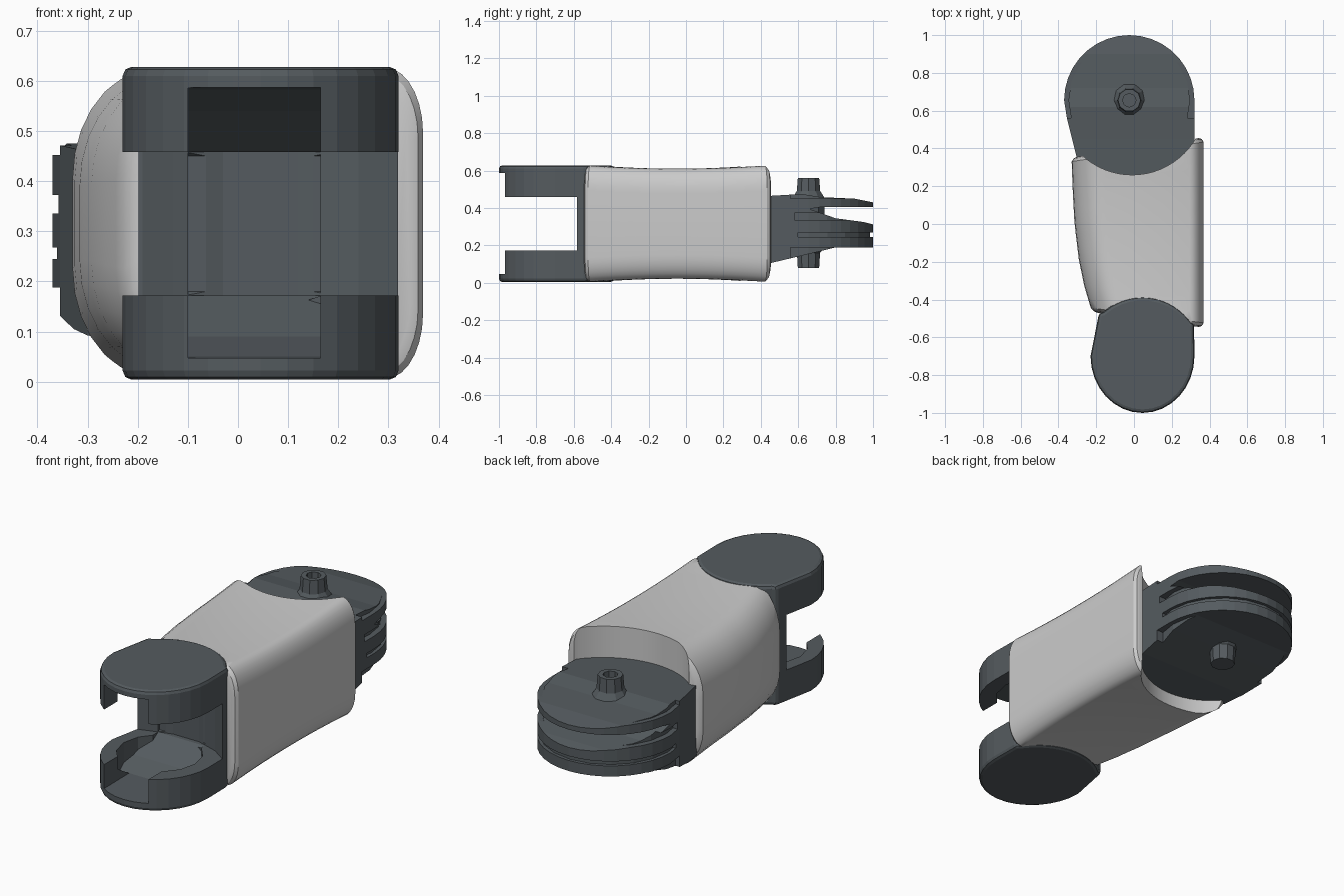
import bpy, bmesh
from math import sin, cos, radians

if "Cube" in bpy.data.objects:
    bpy.data.objects.remove(bpy.data.objects["Cube"])

dark = bpy.data.materials.new("dark_metal")
dark.diffuse_color = (0.09, 0.105, 0.115, 1)
dark.use_nodes = True
dark.node_tree.nodes["Principled BSDF"].inputs["Base Color"].default_value = dark.diffuse_color


def mesh_obj(name, bm, mat=None):
    bmesh.ops.recalc_face_normals(bm, faces=bm.faces[:])
    me = bpy.data.meshes.new(name)
    bm.to_mesh(me)
    bm.free()
    ob = bpy.data.objects.new(name, me)
    bpy.context.collection.objects.link(ob)
    if mat:
        me.materials.append(mat)
    return ob


def loft(name, rings, mat=None):
    """Skin a list of equal-length point rings and cap both ends."""
    bm = bmesh.new()
    vs = [[bm.verts.new(p) for p in r] for r in rings]
    n = len(vs[0])
    for a, b in zip(vs, vs[1:]):
        for i in range(n):
            bm.faces.new((a[i], a[(i + 1) % n], b[(i + 1) % n], b[i]))
    bm.faces.new(vs[0][::-1])
    bm.faces.new(vs[-1])
    return mesh_obj(name, bm, mat)


def prism(name, pts, z0, z1, mat=None):
    return loft(name, [[(x, y, z) for x, y in pts] for z in (z0, z1)], mat)


def side_prism(name, pts, x0, x1):
    return loft(name, [[(x, y, z) for y, z in pts] for x in (x0, x1)])


def arc(cx, cy, rx, ry, a0, a1, n):
    return [(cx + rx * cos(radians(a0 + (a1 - a0) * i / n)),
             cy + ry * sin(radians(a0 + (a1 - a0) * i / n))) for i in range(n + 1)]


def disc(cx, cy, r, n):
    return arc(cx, cy, r, r, 0, 360, n)[:-1]


def rect(x0, x1, y0, y1):
    return [(x0, y0), (x1, y0), (x1, y1), (x0, y1)]


def apply_mod(ob, mod):
    bpy.context.view_layer.objects.active = ob
    bpy.ops.object.modifier_apply(modifier=mod.name)


def boolean(ob, other, op='DIFFERENCE'):
    m = ob.modifiers.new("cut", 'BOOLEAN')
    m.operation, m.object, m.solver = op, other, 'EXACT'
    apply_mod(ob, m)
    bpy.data.objects.remove(other)


def bevel(ob, w, seg=2):
    m = ob.modifiers.new("bevel", 'BEVEL')
    m.width, m.segments, m.limit_method, m.angle_limit = w, seg, 'ANGLE', radians(50)
    apply_mod(ob, m)


# Shell sleeve: waisted rounded sections with slanted ends
CZ = 0.316
left_edge = [(-0.6, -0.165), (-0.47, -0.225), (-0.35, -0.262), (-0.2, -0.292),
             (0.0, -0.315), (0.2, -0.325), (0.5, -0.335)]


def left_x(y):
    for (a, xa), (b, xb) in zip(left_edge, left_edge[1:]):
        if y <= b:
            return xa + (xb - xa) * (y - a) / (b - a)
    return left_edge[-1][1]


def section(t, inset):
    xl, xr = left_x(-0.48 + 0.85 * t) + inset, 0.369 - inset
    h = 0.294 + 0.018 * abs(2 * t - 1) ** 2 - inset
    pts = []
    for cx, rx, rz, s, a0 in ((xr - 0.075, 0.075, 0.13, 1, 0), (xl + 0.17, 0.17, 0.22, 1, 90),
                              (xl + 0.17, 0.17, 0.22, -1, 180), (xr - 0.075, 0.075, 0.13, -1, 270)):
        pts += arc(cx, CZ + s * (h - rz), rx, rz, a0, a0 + 90, 7)
    ring = []
    for x, z in pts:
        y0 = -0.497 - 0.14 * x
        y1 = 0.402 + 0.155 * x
        ring.append((x, y0 + (y1 - y0) * t, z))
    return ring


ts = [(0, 0.025), (0.008, 0.01), (0.025, 0)] + [(i / 12, 0) for i in range(1, 12)] \
    + [(0.975, 0), (0.992, 0.01), (1, 0.025)]
shell = loft("shell_sleeve", [section(t, k) for t, k in ts])
boolean(shell, prism("front_cut", disc(0.045, -0.70, 0.31, 56), -0.1, 0.8))
boolean(shell, prism("rear_cut", disc(-0.01, 0.65, 0.39, 64), -0.1, 0.8))
bpy.ops.object.select_all(action='DESELECT')
shell.select_set(True)
bpy.context.view_layer.objects.active = shell
bpy.ops.object.shade_smooth_by_angle(angle=radians(32))

# Front fork: two round cheeks joined by a web
outline = arc(0.045, -0.70, 0.275, 0.30, 180, 360, 16) + [(0.318, -0.53)] \
    + arc(0.045, -0.70, 0.314, 0.314, 35, 132, 10) + [(-0.185, -0.47)]
fork = prism("front_fork", outline, 0.004, 0.628, dark)
bevel(fork, 0.018)
gap = [(-0.5, -1.2), (0.6, -1.2), (0.6, -0.585), (0.32, -0.585), (0.24, -0.53),
       (0.12, -0.49), (-0.03, -0.49), (-0.13, -0.52), (-0.19, -0.54), (-0.5, -0.54)]
boolean(fork, prism("fork_gap", gap, 0.172, 0.458))
# hollow undersides that open to the front and slope up towards the web
slope = [(-1.2, 0.045), (-0.75, 0.05), (-0.64, 0.09), (-0.50, 0.18),
         (-0.50, 0.45), (-0.64, 0.54), (-0.75, 0.583), (-1.2, 0.59)]
boolean(fork, side_prism("fork_channel", slope, -0.10, 0.165))
hollow = side_prism("fork_hollow", slope, -0.4, 0.5)
boolean(hollow, prism("hollow_plan", disc(0.04, -0.70, 0.205, 14), 0.0, 0.63), 'INTERSECT')
boolean(fork, hollow)

# Rear lug: rounded plan intersected with a slotted side profile
plan = arc(-0.025, 0.655, 0.345, 0.345, 0, 180, 18) + \
    [(-0.355, 0.56), (-0.30, 0.34), (-0.2, 0.22), (0.3, 0.22), (0.32, 0.42)]
lug = prism("rear_lug", plan, 0.0, 0.63, dark)
side = [(0.15, 0.07), (0.45, 0.105), (0.66, 0.155), (0.80, 0.19), (1.05, 0.19),
        (1.05, 0.30), (0.95, 0.325), (0.80, 0.345), (0.66, 0.395), (0.72, 0.405),
        (1.05, 0.405), (1.05, 0.42), (0.90, 0.45), (0.72, 0.458), (0.62, 0.475),
        (0.45, 0.465), (0.15, 0.45)]
boolean(lug, side_prism("lug_profile", side, -0.6, 0.6), 'INTERSECT')


def rim_groove(z0, z1, r, y_from):
    """Shallow groove around the rounded end of the lug."""
    ring = prism("groove", disc(-0.025, 0.655, 0.5, 32), z0, z1)
    boolean(ring, prism("groove_core", disc(-0.025, 0.655, r, 20), 0.0, 0.6))
    boolean(ring, prism("groove_limit", rect(-1, 1, 0, y_from), 0.0, 0.6))
    boolean(lug, ring)


rim_groove(0.245, 0.268, 0.330, 0.60)
rim_groove(0.335, 0.372, 0.318, 0.58)
rim_groove(0.10, 0.188, 0.322, 0.56)
rim_groove(0.452, 0.50, 0.322, 0.56)

# Pivot pin with flared feet
pin_rows = [(0.08, 0.06), (0.16, 0.065), (0.19, 0.09), (0.455, 0.09), (0.49, 0.066), (0.56, 0.06)]
pin = loft("pivot_pin", [[(x, y, z) for x, y in disc(-0.025, 0.655, r, 10)]
                         for z, r in pin_rows], dark)
boolean(pin, prism("pin_hole", disc(-0.025, 0.655, 0.036, 8), 0.52, 0.7))
